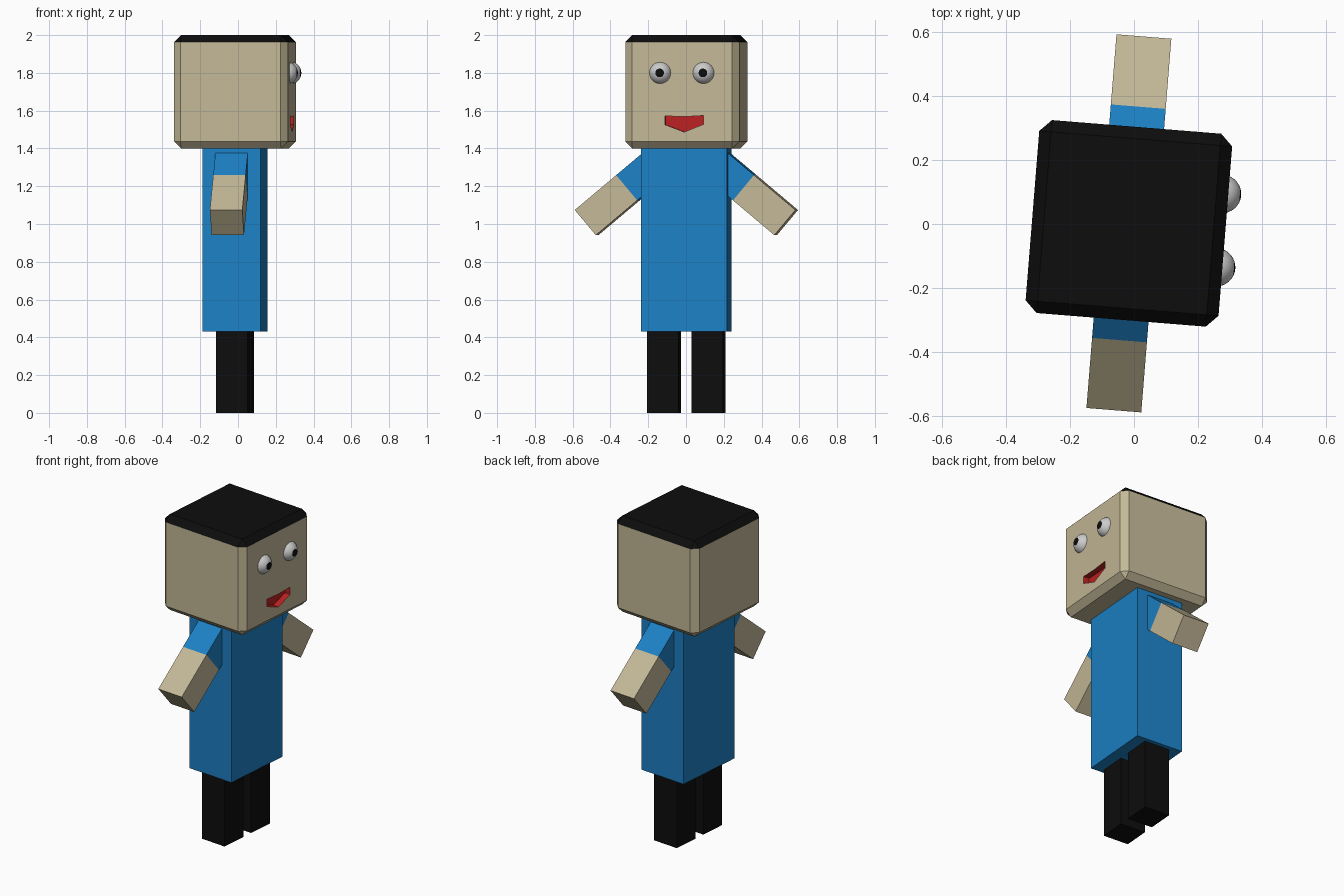
import bpy, bmesh
from math import radians, sin, cos
from mathutils import Matrix, Vector

if "Cube" in bpy.data.objects:
    bpy.data.objects.remove(bpy.data.objects["Cube"])

# Whole figure looks along +x, turned slightly about z
ROOT = Matrix.Translation((-0.016, 0.002, 0)) @ Matrix.Rotation(radians(-4.6), 4, 'Z')


def material(name, rgb):
    m = bpy.data.materials.new(name)
    m.diffuse_color = (*rgb, 1)
    m.use_nodes = True
    m.node_tree.nodes["Principled BSDF"].inputs["Base Color"].default_value = m.diffuse_color
    return m


SKIN = material("skin", (0.55, 0.48, 0.31))
BLACK = material("black", (0.004, 0.004, 0.004))
BLUE = material("blue", (0.012, 0.22, 0.56))
RED = material("red", (0.5, 0.015, 0.015))
WHITE = material("white", (0.8, 0.8, 0.8))


def make_object(name, bm, mats):
    bmesh.ops.recalc_face_normals(bm, faces=bm.faces)
    mesh = bpy.data.meshes.new(name)
    bm.to_mesh(mesh)
    bm.free()
    for m in mats:
        mesh.materials.append(m)
    ob = bpy.data.objects.new(name, mesh)
    bpy.context.collection.objects.link(ob)
    ob.matrix_world = ROOT
    return ob


def box_mesh(size, centre, tilt=0):
    bm = bmesh.new()
    mat = (Matrix.Translation(centre) @ Matrix.Rotation(radians(tilt), 4, 'X')
           @ Matrix.Diagonal((*size, 1)))
    bmesh.ops.create_cube(bm, size=1, matrix=mat)
    return bm


# Head: chamfered cube with black hair on the top and its chamfer
bm = box_mesh((0.605, 0.605, 0.60), (0, 0, 1.70))
bmesh.ops.bevel(bm, geom=bm.edges[:], offset=0.037, segments=1, affect='EDGES')
for f in bm.faces:
    if f.calc_center_median().z > 1.97:
        f.material_index = 1
head = make_object("head", bm, [SKIN, BLACK, RED])

# Mouth: recess cut into the face, red inside
outline = [(-0.103, 1.572), (0, 1.568), (0.103, 1.574),
           (0.103, 1.528), (0, 1.487), (-0.103, 1.526)]
bm = bmesh.new()
face = bm.faces.new([bm.verts.new((0.265, y + 0.013, z)) for y, z in outline])
ext = bmesh.ops.extrude_face_region(bm, geom=[face])
bmesh.ops.translate(bm, vec=(0.1, 0, 0),
                    verts=[v for v in ext["geom"] if isinstance(v, bmesh.types.BMVert)])
for f in bm.faces:
    f.material_index = 2
cutter = make_object("mouth_cutter", bm, [SKIN, BLACK, RED])
cutter.hide_render = True
cut = head.modifiers.new("mouth", 'BOOLEAN')
cut.operation = 'DIFFERENCE'
cut.solver = 'EXACT'
cut.object = cutter

# Apply the cut and drop the cutter
bpy.context.view_layer.update()
bpy.context.view_layer.objects.active = head
bpy.ops.object.modifier_apply(modifier=cut.name)
bpy.data.objects.remove(cutter)

# Torso
make_object("torso", box_mesh((0.31, 0.455, 0.98), (0, 0, 0.92)), [BLUE])

TILT, OUTER = 40, Vector((0, 0.53, 1.0075))
INWARD = Vector((0, -cos(radians(TILT)), sin(radians(TILT))))

for side, s in (("left", 1), ("right", -1)):
    # Leg
    make_object(side + "_leg", box_mesh((0.167, 0.167, 0.44), (0, s * 0.118, 0.22)), [BLACK])

    # Arm: bare forearm, then a sleeve running into the torso
    for part, a, b, mat in (("forearm", 0, 0.287, SKIN), ("sleeve", 0.287, 0.48, BLUE)):
        c = OUTER + INWARD * (a + b) / 2
        bm = box_mesh((0.172, b - a, 0.174), (0, s * c.y, c.z), -TILT * s)
        make_object(f"{side}_{part}", bm, [mat])

    # Eye: sphere with a black cap as the pupil
    bm = bmesh.new()
    centre = Vector((0.283, s * 0.115, 1.80))
    bmesh.ops.create_uvsphere(bm, u_segments=32, v_segments=16, radius=0.06,
                              matrix=Matrix.Translation(centre) @ Matrix.Rotation(radians(90), 4, 'Y'))
    for f in bm.faces:
        f.smooth = True
        d = f.calc_center_median() - centre
        if d.x > 0.06 * cos(radians(22)):
            f.material_index = 1
    make_object(side + "_eye", bm, [WHITE, BLACK])
